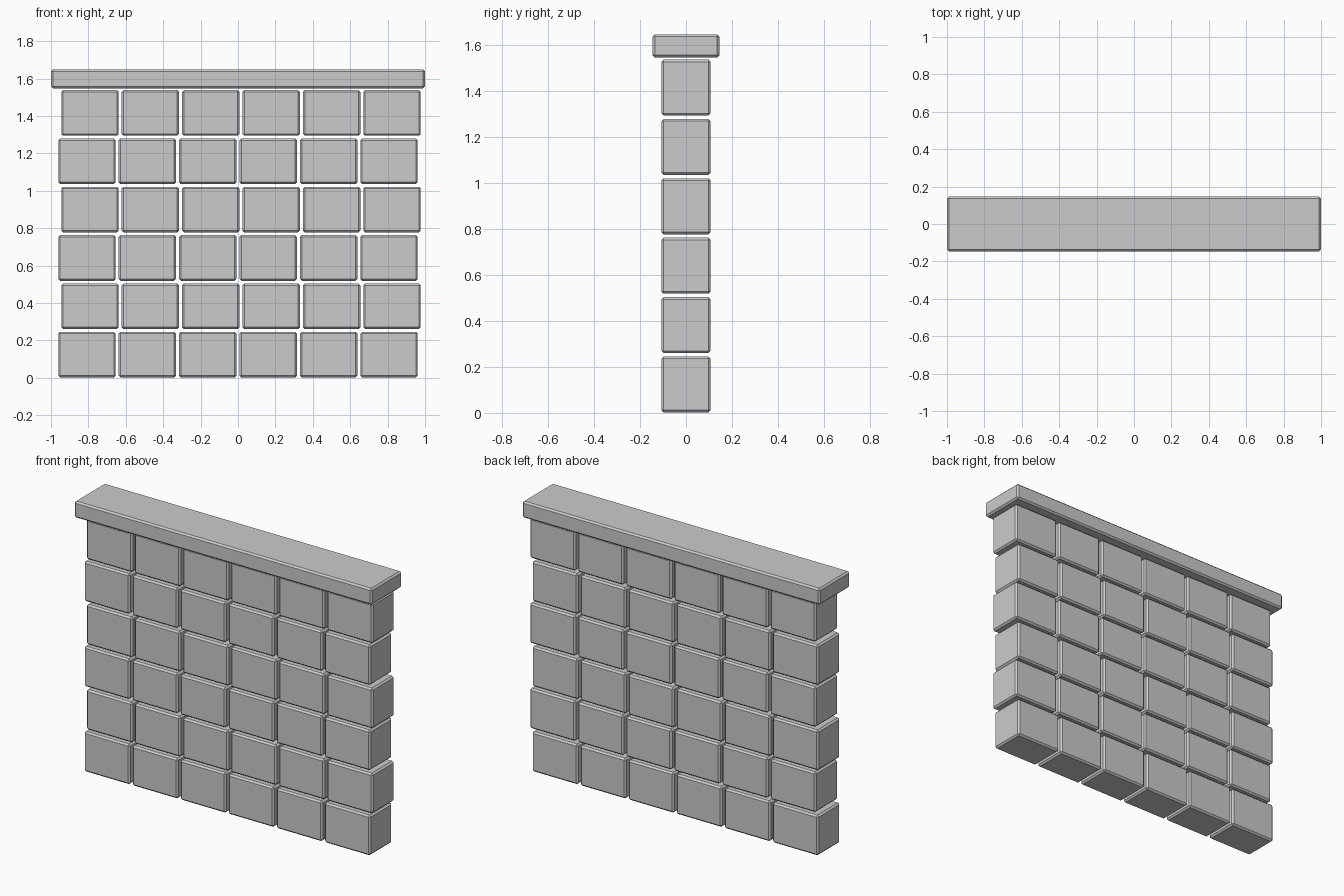
import bpy
import bmesh
from mathutils import Matrix, Vector

if "Cube" in bpy.data.objects:
    bpy.data.objects.remove(bpy.data.objects["Cube"])

ROWS, COLS = 6, 6
BLOCK = Vector((0.307, 0.215, 0.244))
PITCH_X, PITCH_Z = 0.323, 0.2585
SHIFT = 0.016      # sideways offset of every second course
BEVEL = 0.01


def chamfered_box(name, size, center):
    bm = bmesh.new()
    bmesh.ops.create_cube(bm, size=1.0, matrix=Matrix.Diagonal((*size, 1.0)))
    bmesh.ops.bevel(bm, geom=bm.edges[:], offset=BEVEL, offset_type='OFFSET',
                    segments=1, profile=0.5, affect='EDGES')
    mesh = bpy.data.meshes.new(name)
    bm.to_mesh(mesh)
    bm.free()
    obj = bpy.data.objects.new(name, mesh)
    obj.location = center
    bpy.context.collection.objects.link(obj)
    return obj


# Courses of wall blocks, alternate rows slightly staggered
for row in range(ROWS):
    for col in range(COLS):
        x = (col - (COLS - 1) / 2) * PITCH_X + (row % 2) * SHIFT
        z = BLOCK.z / 2 + 0.002 + row * PITCH_Z
        chamfered_box(f"wall_block_{row + 1}_{col + 1}", BLOCK, (x, 0, z))

# Overhanging coping slab on top
chamfered_box("coping_slab", (2.0, 0.292, 0.1), (0, 0, 1.598))
